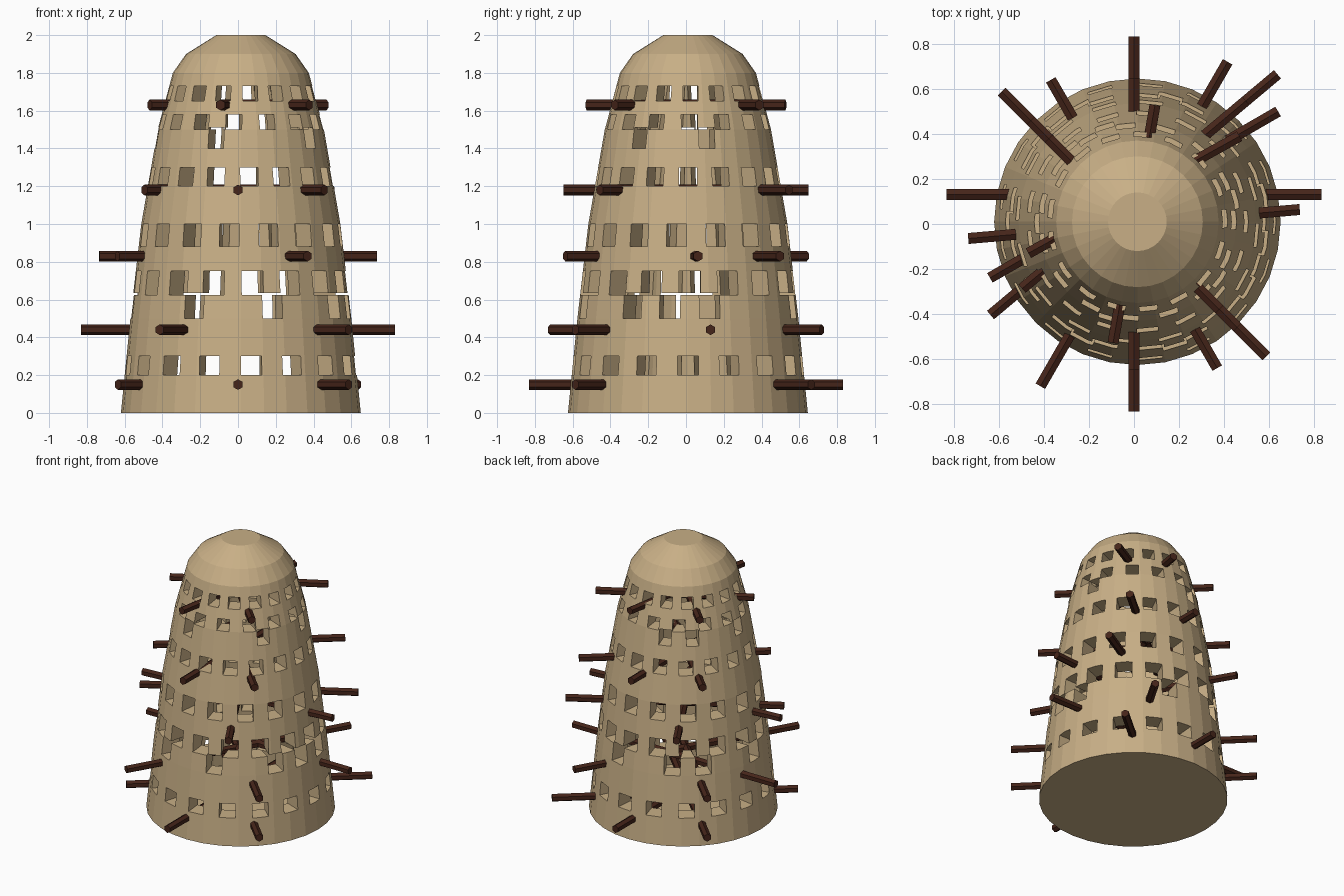
import bpy, bmesh
from math import radians, cos, sin, pi
from mathutils import Matrix, Vector

if "Cube" in bpy.data.objects:
    bpy.data.objects.remove(bpy.data.objects["Cube"])

CX, CY, SIDES = 0.015, 0.01, 32


def material(name, color):
    m = bpy.data.materials.new(name)
    m.diffuse_color = color
    m.use_nodes = True
    m.node_tree.nodes["Principled BSDF"].inputs["Base Color"].default_value = m.diffuse_color
    return m


clay = material("clay", (0.58, 0.43, 0.24, 1))
wood = material("dark_wood", (0.06, 0.018, 0.01, 1))


def make(name, bm, mat=None):
    bmesh.ops.recalc_face_normals(bm, faces=bm.faces)
    me = bpy.data.meshes.new(name)
    bm.to_mesh(me)
    bm.free()
    ob = bpy.data.objects.new(name, me)
    bpy.context.collection.objects.link(ob)
    if mat:
        me.materials.append(mat)
    return ob


def lathe(name, profile, mat=None):
    bm = bmesh.new()
    rings = [[bm.verts.new((CX + r * cos(2 * pi * i / SIDES), CY + r * sin(2 * pi * i / SIDES), z))
              for i in range(SIDES)] for r, z in profile]
    for a, b in zip(rings, rings[1:]):
        for i in range(SIDES):
            j = (i + 1) % SIDES
            bm.faces.new((a[i], a[j], b[j], b[i]))
    bm.faces.new(rings[0])
    bm.faces.new(rings[-1])
    return make(name, bm, mat)


def cut(target, cutter):
    mod = target.modifiers.new("cut", 'BOOLEAN')
    mod.operation = 'DIFFERENCE'
    mod.solver = 'EXACT'
    mod.object = cutter
    bpy.context.view_layer.objects.active = target
    bpy.ops.object.modifier_apply(modifier=mod.name)
    bpy.data.objects.remove(cutter)


# Hollow tapering tower with a domed top
profile = [(0.635, 0), (0.585, 0.5), (0.527, 1.0), (0.44, 1.5), (0.36, 1.8), (0.29, 1.9), (0.13, 2.0)]
tower = lathe("tower", profile, clay)
cut(tower, lathe("hollow", [(0.505, 0.08), (0.455, 0.5), (0.40, 1.0), (0.315, 1.5), (0.24, 1.8), (0.15, 1.86)]))


def radius_at(z):
    for (r0, z0), (r1, z1) in zip(profile, profile[1:]):
        if z <= z1:
            return r0 + (r1 - r0) * (z - z0) / (z1 - z0)


# Nest openings: bottom, top, width, count, first angle, kept indices
rows = [
    (0.20, 0.30, 0.11, 17, 0, None),
    (0.50, 0.635, 0.11, 17, 11.6, (0, 3, 5, 6, 8, 11, 13, 15, 16)),
    (0.625, 0.75, 0.115, 17, 1, None),
    (0.88, 1.00, 0.105, 16, -6.5, None),
    (1.20, 1.30, 0.095, 17, 0, None),
    (1.40, 1.51, 0.085, 15, 13, (0, 4, 5, 7, 10, 13)),
    (1.50, 1.58, 0.085, 15, 1, None),
    (1.65, 1.73, 0.08, 17, 2, None),
]
for lo, hi, width, count, start, keep in rows:
    bm = bmesh.new()
    z = (lo + hi) / 2
    r = radius_at(z)
    for k in keep or range(count):
        m = (Matrix.Translation((CX, CY, z)) @ Matrix.Rotation(radians(start + 360 * k / count), 4, 'Z')
             @ Matrix.Translation((r - 0.03, 0, 0)) @ Matrix.Diagonal((0.26, width, hi - lo, 1)))
        # the inner ends stay narrow enough not to touch their neighbours
        box = bmesh.ops.create_cube(bm, size=1, matrix=m)
    cut(tower, make("openings", bm))

# Hexagonal rods running right through the tower: height, length, (angle, y offset)
rod_rows = [
    (0.15, 1.66, ((90, 0), (-45, 0), (40, 0.13))),
    (0.44, 1.66, ((60, 0), (-45, 0), (0, 0.13))),
    (0.83, 1.475, ((5, 0), (-60, 0), (30, 0.13))),
    (1.18, 1.295, ((90, 0), (-45, 0), (40, 0.13))),
    (1.63, 1.07, ((80, 0), (-45, 0), (29, 0.13))),
]
for level, (z, length, rods) in enumerate(rod_rows, 1):
    bm = bmesh.new()
    for angle, y in rods:
        m = (Matrix.Translation((0, y, z)) @ Matrix.Rotation(radians(angle), 4, 'Z')
             @ Matrix.Rotation(pi / 2, 4, 'Y') @ Matrix.Rotation(pi / 2, 4, 'Z'))
        bmesh.ops.create_cone(bm, cap_ends=True, segments=6, radius1=0.028, radius2=0.028,
                              depth=length, matrix=m)
    rod = make(f"perch_rods_{level}", bm, wood)
    # turn each rod so its flats lie on top and bottom
    rod.data.update()
